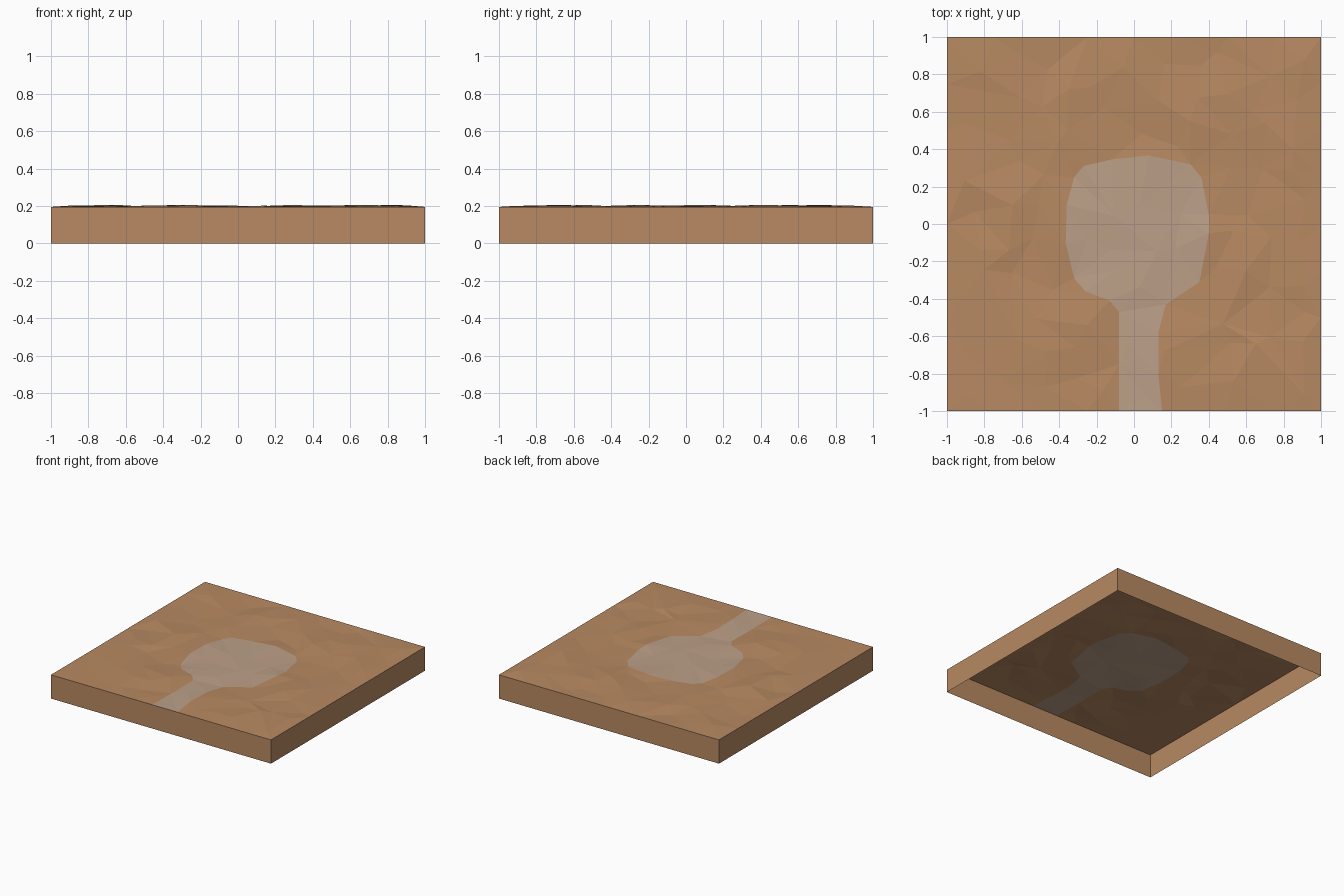
import bpy, bmesh, math, random
from mathutils import Vector
from mathutils.geometry import delaunay_2d_cdt

if "Cube" in bpy.data.objects:
    bpy.data.objects.remove(bpy.data.objects["Cube"])

random.seed(4)
EDGE_Z = 0.195


def lin(c):
    c /= 255
    return c / 12.92 if c <= 0.04045 else ((c + 0.055) / 1.055) ** 2.4


def material(name, rgb):
    m = bpy.data.materials.new(name)
    m.diffuse_color = (*[lin(c) for c in rgb], 1)
    m.use_nodes = True
    m.node_tree.nodes["Principled BSDF"].inputs["Base Color"].default_value = m.diffuse_color
    return m


# Outline of the pale clearing and the path leading to the front edge
outline = [Vector(p) for p in (
    (-0.08, -1), (-0.08, -0.75), (-0.08, -0.47), (-0.13, -0.41), (-0.26, -0.36),
    (-0.32, -0.29), (-0.365, -0.1), (-0.36, 0.1), (-0.32, 0.25), (-0.27, 0.31),
    (-0.12, 0.345), (0.08, 0.367), (0.3, 0.32), (0.36, 0.25), (0.4, 0.05),
    (0.4, -0.05), (0.35, -0.31), (0.17, -0.43), (0.13, -0.58), (0.13, -0.8),
    (0.15, -1))]


def inside(p):
    hit = False
    for a, b in zip(outline, outline[1:] + outline[:1]):
        if (a.y > p.y) != (b.y > p.y):
            if p.x < a.x + (p.y - a.y) * (b.x - a.x) / (b.y - a.y):
                hit = not hit
    return hit


# Ground points: outline, square border, then a jittered interior grid
points = list(outline)
constraints = [(i, i + 1) for i in range(len(outline) - 1)]
for i in range(8):
    t = -1 + i * 0.25
    for p in ((t, -1), (1, t), (-t, 1), (-1, -t)):
        if not (p[1] == -1 and abs(p[0]) < 0.2):
            points.append(Vector(p))
peaks = [(-0.65, 0.1), (0.6, -0.25), (0.65, -0.64), (0.85, 0.4),
         (-0.25, -0.54), (0.3, 0.55), (-0.35, 0.72)]
points += [Vector(p) for p in peaks]
for i in range(10):
    for j in range(10):
        p = Vector((-0.86 + i * 0.191, -0.86 + j * 0.191))
        p += Vector((random.uniform(-.07, .07), random.uniform(-.07, .07)))
        if min((p - q).length for q in points) > 0.09:
            points.append(p)

verts, _, faces, _, _, _ = delaunay_2d_cdt(points, constraints, [], 0, 1e-5)


def height(p):
    if max(abs(p.x), abs(p.y)) > 0.999:
        return EDGE_Z
    if min((p - Vector(q)).length for q in peaks) < 0.01:
        return 0.206
    return EDGE_Z + random.uniform(-0.007, 0.008) * (0.6 if inside(p) else 1)


# Bumpy top surface, coloured by the outline
bm = bmesh.new()
bv = [bm.verts.new((v.x, v.y, height(v))) for v in verts]
for f in faces:
    face = bm.faces.new([bv[i] for i in f])
    face.material_index = int(inside(face.calc_center_median().xy))
bm.normal_update()
for f in bm.faces:
    if f.normal.z < 0:
        f.normal_flip()

# Side walls drop to the floor; the underside stays open
rim = [e for e in bm.edges if e.is_boundary]
new = bmesh.ops.extrude_edge_only(bm, edges=rim)["geom"]
for g in new:
    if isinstance(g, bmesh.types.BMVert):
        g.co.z = 0
    elif isinstance(g, bmesh.types.BMFace):
        g.material_index = 0
bm.normal_update()
for f in bm.faces:
    c = f.calc_center_median()
    if abs(f.normal.z) < 0.1 and f.normal.x * c.x + f.normal.y * c.y < 0:
        f.normal_flip()

mesh = bpy.data.meshes.new("ground_tile")
bm.to_mesh(mesh)
bm.free()
mesh.materials.append(material("brown earth", (184, 138, 98)))
mesh.materials.append(material("pale path", (188, 160, 136)))
bpy.context.collection.objects.link(bpy.data.objects.new("ground_tile", mesh))
